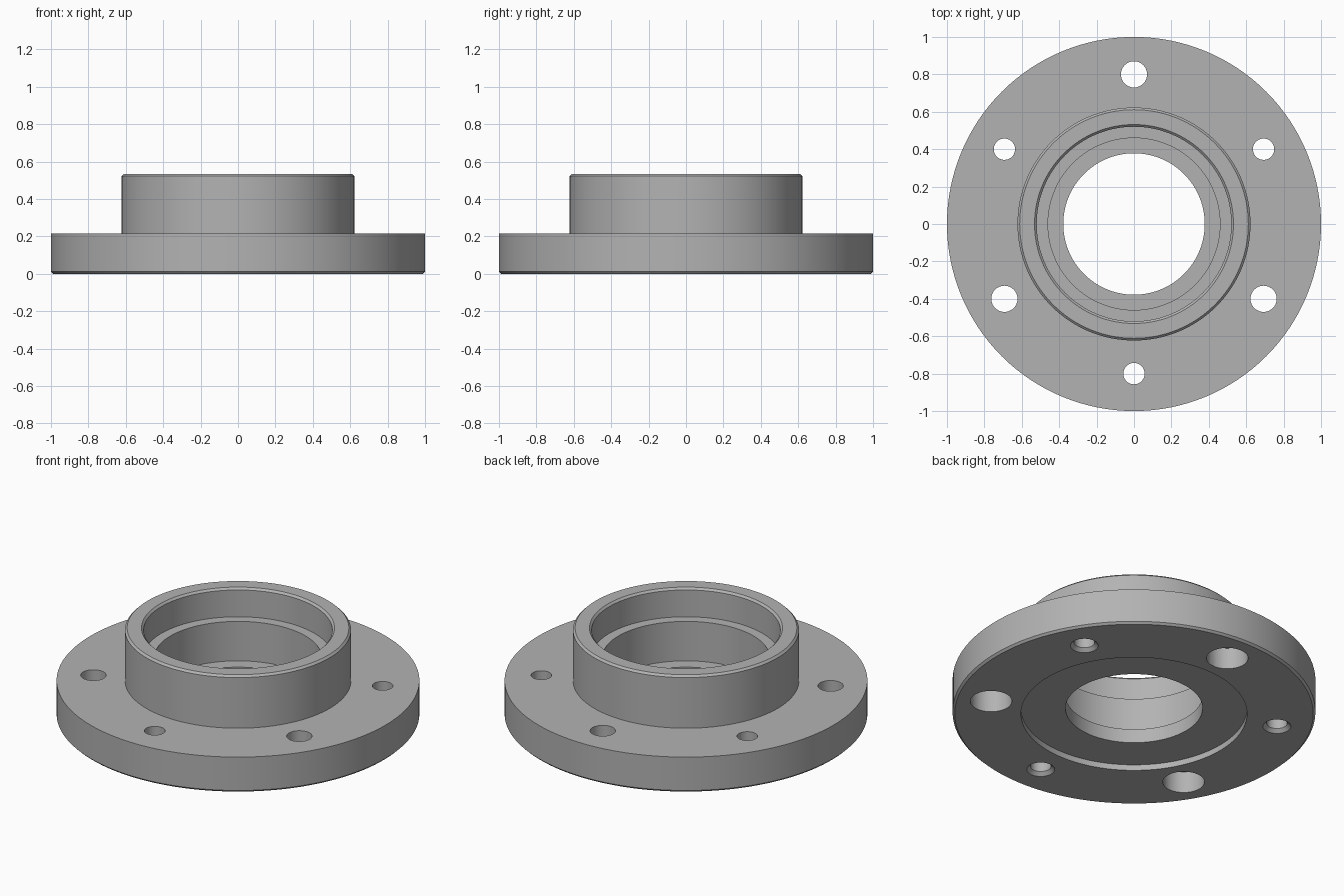
import bpy
import bmesh
from math import cos, sin, pi, radians

cube = bpy.data.objects.get("Cube")
if cube:
    bpy.data.objects.remove(cube, do_unlink=True)

steel = bpy.data.materials.new("machined_grey")
steel.use_nodes = True
grey = (0.45, 0.45, 0.45, 1)
steel.diffuse_color = grey
steel.node_tree.nodes["Principled BSDF"].inputs["Base Color"].default_value = grey


def lathe(name, profile, steps, centre=(0, 0), bore=True):
    """Turn a (radius, z) profile about z; without a bore the ends are capped."""
    bm = bmesh.new()
    rings = [[bm.verts.new((r * cos(2 * pi * i / steps), r * sin(2 * pi * i / steps), z))
              for i in range(steps)] for r, z in profile]
    pairs = list(zip(rings, rings[1:]))
    if bore:
        pairs.append((rings[-1], rings[0]))
    else:
        bm.faces.new(rings[0])
        bm.faces.new(rings[-1])
    for a, b in pairs:
        for i in range(steps):
            j = (i + 1) % steps
            bm.faces.new((a[i], a[j], b[j], b[i]))
    bmesh.ops.recalc_face_normals(bm, faces=bm.faces)
    mesh = bpy.data.meshes.new(name)
    bm.to_mesh(mesh)
    bm.free()
    mesh.materials.append(steel)
    obj = bpy.data.objects.new(name, mesh)
    obj.location = (*centre, 0)
    bpy.context.collection.objects.link(obj)
    return obj


# Flange, hub, stepped bearing bore and shallow underside recess in one section
c = 0.012
top, flange_z, ledge_z, step_z, recess_z = 0.535, 0.215, 0.36, 0.12, 0.035
hub_r, seat_r, mid_r, bore_r = 0.623, 0.52, 0.46, 0.378
section = [
    (hub_r, 0), (1 - c, 0), (1, c), (1, flange_z),
    (hub_r, flange_z), (hub_r, top - c), (hub_r - c, top),
    (seat_r + c, top), (seat_r, top - c), (seat_r, ledge_z),
    (mid_r, ledge_z), (mid_r, step_z), (bore_r, step_z), (bore_r, recess_z),
    (hub_r, recess_z),
]
flange = lathe("bearing_flange", section, 128)

# Alternating bolt holes: counterbored and countersunk from below
counterbored = [(0.115, -0.1), (0.115, 0.13), (0.07, 0.13), (0.07, 0.3)]
countersunk = [(0.077, -0.1), (0.077, 0), (0.057, 0.02), (0.057, 0.3)]
bpy.context.view_layer.objects.active = flange
for k in range(6):
    angle = radians(90 + 60 * k)
    cutter = lathe("hole_cutter", countersunk if k % 2 else counterbored, 40,
                   (0.8 * cos(angle), 0.8 * sin(angle)), bore=False)
    cutter.hide_render = True
    cut = flange.modifiers.new("bolt_hole", "BOOLEAN")
    cut.operation = "DIFFERENCE"
    cut.solver = "EXACT"
    cut.object = cutter
    bpy.ops.object.modifier_apply(modifier=cut.name)
    bpy.data.objects.remove(cutter, do_unlink=True)

# Smooth round walls, crisp edges
bpy.ops.object.select_all(action="DESELECT")
flange.select_set(True)
bpy.ops.object.shade_smooth_by_angle(angle=radians(30))
